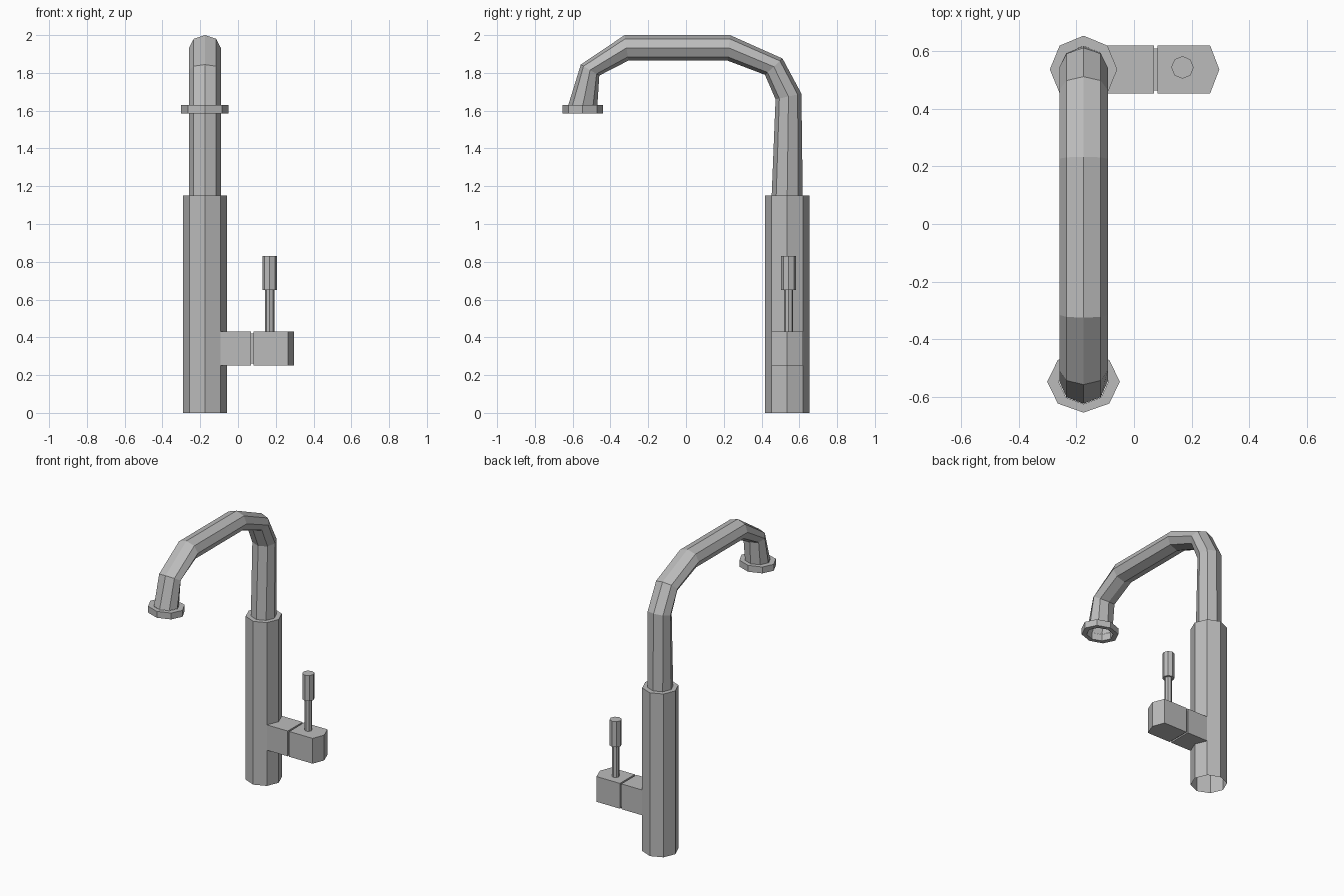
import bpy, bmesh, math
from mathutils import Vector

if "Cube" in bpy.data.objects:
    bpy.data.objects.remove(bpy.data.objects["Cube"])

# Single metal colour
metal = bpy.data.materials.new("grey_metal")
metal.use_nodes = True
GREY = (0.5, 0.5, 0.5, 1)
metal.diffuse_color = GREY
metal.node_tree.nodes["Principled BSDF"].inputs["Base Color"].default_value = GREY

CX, CY = -0.175, 0.536      # column axis
SIDES = 8


def loft(name, rings, cap_start=True, cap_end=True, closed=False):
    """Skin a list of equal-length point rings with flat quads."""
    bm = bmesh.new()
    rows = [[bm.verts.new(p) for p in ring] for ring in rings]
    pairs = list(zip(rows, rows[1:]))
    if closed:
        pairs.append((rows[-1], rows[0]))
    for a, b in pairs:
        n = len(a)
        for i in range(n):
            j = (i + 1) % n
            bm.faces.new((a[i], a[j], b[j], b[i]))
    if cap_start and not closed:
        bm.faces.new(rows[0][::-1])
    if cap_end and not closed:
        bm.faces.new(rows[-1])
    bmesh.ops.recalc_face_normals(bm, faces=bm.faces)
    mesh = bpy.data.meshes.new(name)
    bm.to_mesh(mesh)
    bm.free()
    mesh.materials.append(metal)
    obj = bpy.data.objects.new(name, mesh)
    bpy.context.collection.objects.link(obj)
    return obj


def ring(centre, u, v):
    """Octagon spanned by two half-axis vectors."""
    c, u, v = Vector(centre), Vector(u), Vector(v)
    angles = [math.tau * i / SIDES for i in range(SIDES)]
    return [c + u * math.cos(a) + v * math.sin(a) for a in angles]


def flat_ring(x, y, z, rx, ry=None):
    return ring((x, y, z), (rx, 0, 0), (0, ry or rx, 0))


def prism(name, outline, z0, z1):
    return loft(name, [[(x, y, z) for x, y in outline] for z in (z0, z1)])


# Column, open underneath
loft("column", [flat_ring(CX, CY, z, 0.117) for z in (0, 1.15)], cap_start=False)

# Bent spout: outer and inner (y, z) points at each joint
bends = [((0.618, 1.14), (0.453, 1.14)),
         ((0.611, 1.69), (0.474, 1.66)),
         ((0.511, 1.876), (0.418, 1.79)),
         ((0.233, 2.0), (0.22, 1.865)),
         ((-0.325, 2.0), (-0.305, 1.865)),
         ((-0.557, 1.844), (-0.459, 1.786)),
         ((-0.623, 1.63), (-0.469, 1.63))]
spout_rings = []
for outer, inner in bends:
    o, i = Vector((CX, *outer)), Vector((CX, *inner))
    spout_rings.append(ring((o + i) / 2, (0.084, 0, 0), (o - i) / 2))
loft("spout", spout_rings, cap_start=False, cap_end=False)

# Collar around the spout mouth, with an open bore
HY = -0.547
loft("spout_collar", [flat_ring(CX, HY, 1.63, 0.086, 0.077),
                      flat_ring(CX, HY, 1.63, 0.126, 0.107),
                      flat_ring(CX, HY, 1.585, 0.126, 0.107),
                      flat_ring(CX, HY, 1.585, 0.09, 0.079)], closed=True)

# Side arm: fixed block, recessed joint and pointed turning block
Y0, Y1 = CY - 0.083, CY + 0.083
Z0, Z1 = 0.252, 0.43
GAP = 0.01
prism("arm", [(-0.092, Y0), (0.07, Y0), (0.07, Y1), (-0.092, Y1)], Z0, Z1)
prism("arm_joint", [(0.069, Y0 + GAP), (0.083, Y0 + GAP),
                    (0.083, Y1 - GAP), (0.069, Y1 - GAP)], Z0 + GAP, Z1 - GAP)
prism("handle_block", [(0.082, Y0), (0.264, Y0), (0.296, CY),
                       (0.264, Y1), (0.082, Y1)], Z0, Z1)

# Lever
for name, radius, low, high in (("lever_stem", 0.024, 0.42, 0.655),
                                ("lever_grip", 0.039, 0.65, 0.83)):
    loft(name, [flat_ring(0.168, 0.543, z, radius) for z in (low, high)])
